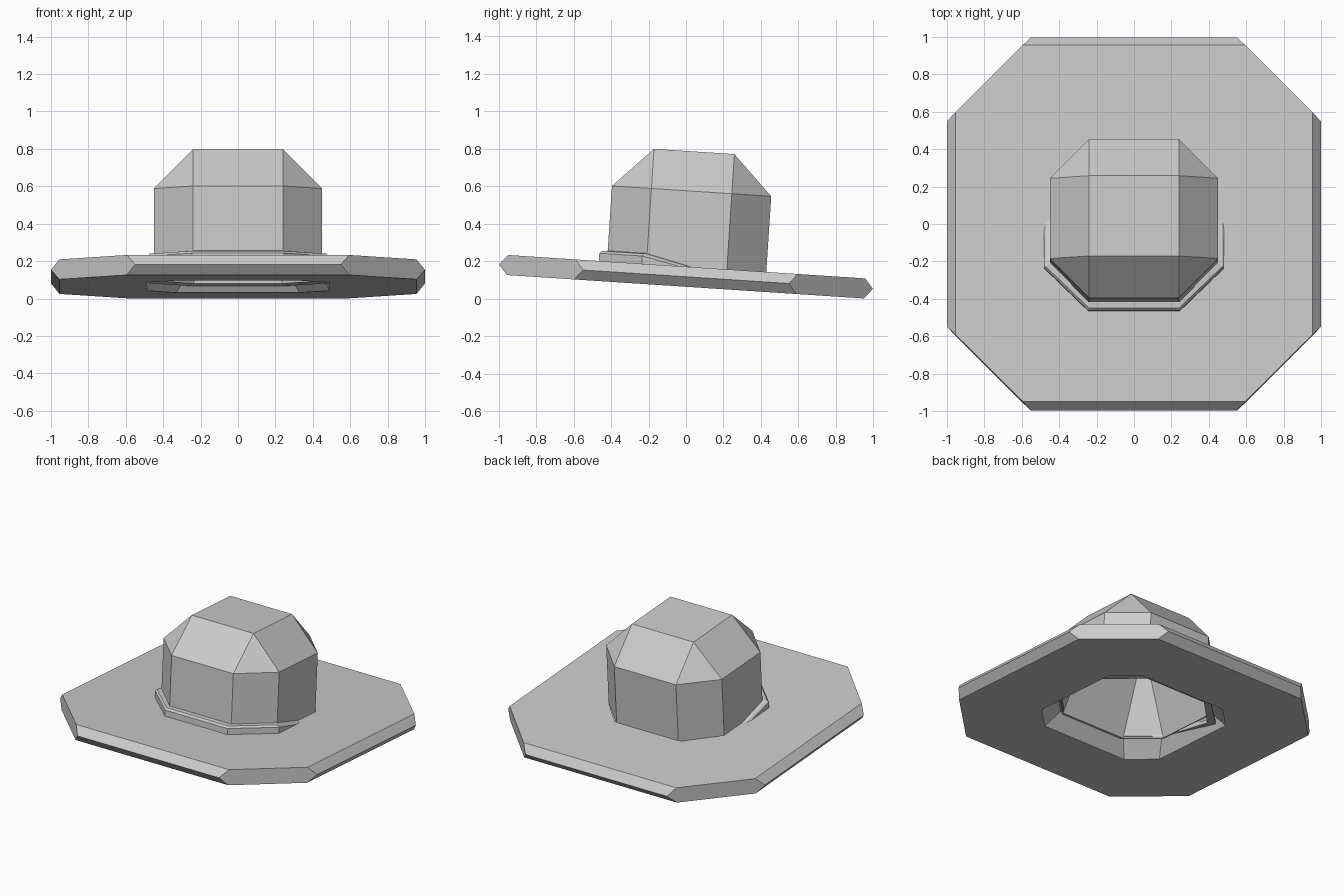
import bpy, bmesh
from math import atan
from mathutils import Matrix

if "Cube" in bpy.data.objects:
    bpy.data.objects.remove(bpy.data.objects["Cube"])

# whole hat leans back: front edge raised
LEAN = Matrix.Translation((0, 0, 0.117)) @ Matrix.Rotation(-atan(0.0655), 4, 'X')


def ring(ax, ay, cx, cy, z, z_back=None):
    """Eight-sided ring: half sizes ax, ay; flat sides end at cx, cy."""
    zb = z if z_back is None else z_back
    pts = [(cx, ay), (-cx, ay), (-ax, cy), (-ax, -cy),
           (-cx, -ay), (cx, -ay), (ax, -cy), (ax, cy)]
    return [(x, y, zb if y > 0 else z) for x, y in pts]


def loft(name, rings, closed=False, cap_ends=False):
    """Bridge rings in order; optionally loop back to the first or cap both ends."""
    bm = bmesh.new()
    loops = [[bm.verts.new(p) for p in r] for r in rings]
    pairs = list(zip(loops, loops[1:]))
    if closed:
        pairs.append((loops[-1], loops[0]))
    for a, b in pairs:
        for i in range(8):
            j = (i + 1) % 8
            bm.faces.new((a[i], a[j], b[j], b[i]))
    if cap_ends:
        bm.faces.new(loops[0])
        bm.faces.new(loops[-1])
    bmesh.ops.remove_doubles(bm, verts=bm.verts, dist=1e-4)
    bmesh.ops.recalc_face_normals(bm, faces=bm.faces)
    bm.transform(LEAN)
    me = bpy.data.meshes.new(name)
    bm.to_mesh(me)
    bm.free()
    ob = bpy.data.objects.new(name, me)
    bpy.context.collection.objects.link(ob)
    return ob


# brim: chamfered octagonal plate with a flared head opening
T = 0.0535
loft("brim", [
    ring(0.43, 0.42, 0.26, 0.24, T),
    ring(0.955, 0.955, 0.595, 0.595, T),
    ring(1.0, 1.0, 0.55, 0.55, 0),
    ring(0.955, 0.955, 0.595, 0.595, -T),
    ring(0.49, 0.49, 0.33, 0.33, -T),
], closed=True)

# crown: outer shell, rolled under into a tapered hollow
loft("crown", [
    ring(0.24, 0.215, 0.24, 0.215, 0.67),
    ring(0.45, 0.426, 0.24, 0.215, 0.458),
    ring(0.45, 0.426, 0.24, 0.215, 0.04),
    ring(0.43, 0.41, 0.25, 0.225, 0.04),
    ring(0.20, 0.18, 0.20, 0.18, 0.60),
], cap_ends=True)

# band: raised at the front, sinking into the brim towards the back
loft("hat_band", [
    ring(0.435, 0.415, 0.235, 0.21, 0.112, 0.01),
    ring(0.472, 0.458, 0.24, 0.235, 0.108, 0.0),
    ring(0.482, 0.47, 0.245, 0.24, 0.095, -0.005),
    ring(0.482, 0.47, 0.245, 0.24, 0.05, -0.02),
    ring(0.435, 0.415, 0.235, 0.21, 0.05, -0.01),
], closed=True)
